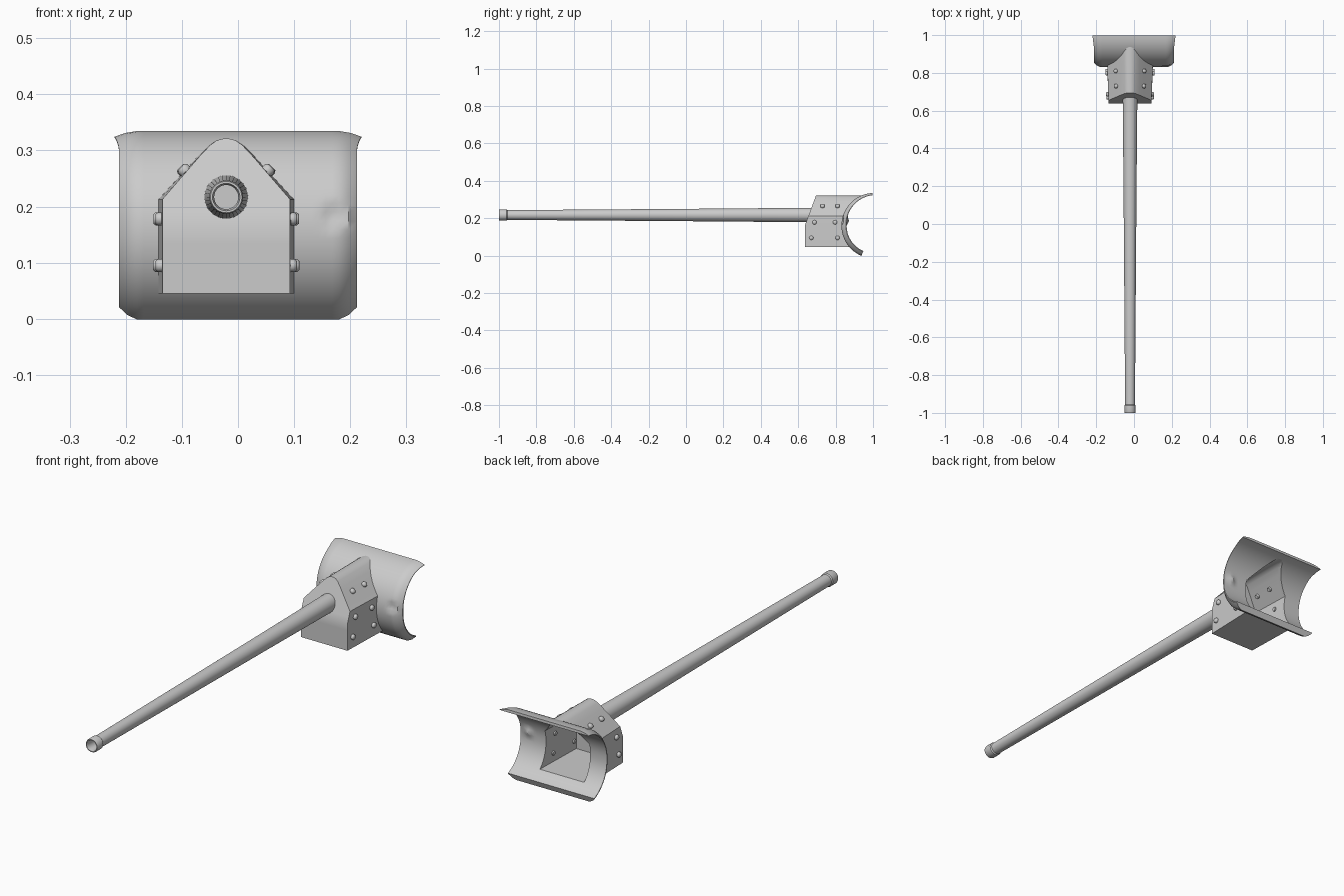
import bpy, bmesh, math
from mathutils import Vector

if "Cube" in bpy.data.objects:
    bpy.data.objects.remove(bpy.data.objects["Cube"])

steel = bpy.data.materials.new("grey steel")
steel.diffuse_color = (0.6, 0.6, 0.6, 1)
steel.use_nodes = True
steel.node_tree.nodes["Principled BSDF"].inputs["Base Color"].default_value = steel.diffuse_color
CX = -0.021                 # gun axis, slightly off centre
AY, AZ, R = 1.006, 0.16, 0.175   # axis and radius of the curved shield


def make(name, verts, faces, angle=30):
    me = bpy.data.meshes.new(name)
    me.from_pydata(verts, [], faces)
    bm = bmesh.new()
    bm.from_mesh(me)
    bmesh.ops.remove_doubles(bm, verts=bm.verts, dist=1e-5)
    bmesh.ops.recalc_face_normals(bm, faces=bm.faces)
    bm.to_mesh(me)
    bm.free()
    ob = bpy.data.objects.new(name, me)
    bpy.context.collection.objects.link(ob)
    me.materials.append(steel)
    smooth(ob, angle)
    return ob


def smooth(ob, angle):
    bpy.ops.object.select_all(action='DESELECT')
    ob.select_set(True)
    bpy.context.view_layer.objects.active = ob
    bpy.ops.object.shade_smooth_by_angle(angle=math.radians(angle))


def lathe(name, profile, n=32):
    # revolve (y, radius) pairs about the gun axis
    verts = [(CX + r * math.cos(2 * math.pi * k / n), y, 0.217 + r * math.sin(2 * math.pi * k / n))
             for y, r in profile for k in range(n)]
    faces = [(i * n + k, i * n + (k + 1) % n, (i + 1) * n + (k + 1) % n, (i + 1) * n + k)
             for i in range(len(profile) - 1) for k in range(n)]
    faces += [tuple(range(n)), tuple(range((len(profile) - 1) * n, len(profile) * n))]
    return make(name, verts, faces)


# barrel with muzzle collar and shallow bore
lathe("barrel", [(-0.95, 0.0215), (-0.99, 0.0215), (-1.0, 0.0245), (-1.0, 0.028), (-0.995, 0.03),
                 (-0.96, 0.03), (-0.955, 0.026), (0.2, 0.0345), (0.69, 0.039)])

# curved shield: outer and inner sheets with bevelled side edges and one dent
cols = [(-0.212, 0.85), (-0.197, 0.3)]
cols += [(-0.18 + 0.36 * i / 30, 0) for i in range(31)]
cols += [(0.197, 0.3), (0.212, 0.85)]
ROWS = 30


def shield_point(x, bevel, row, inner):
    t = row / ROWS
    a = math.radians(-67 + 154 * t)
    # thinner toward the upper lip
    r_in = 0.147 + 0.016 * max(0, (t - 0.45) / 0.55)
    r = r_in if inner else R + (r_in - R) * bevel
    y, z = AY - r * math.cos(a), AZ + r * math.sin(a)
    d = math.hypot(x - 0.172, z - 0.185)
    y += 0.014 * max(0, 1 - d / 0.025)
    if t > 0.85:                       # upper corners flare out
        x += math.copysign(0.008, x) * (t - 0.85) / 0.15 * max(0, abs(x) - 0.18) / 0.032
    return (x, y, z)


verts, index = [], {}
for s in (0, 1):
    for c, (x, b) in enumerate(cols):
        for r in range(ROWS + 1):
            index[s, c, r] = len(verts)
            verts.append(shield_point(x, b, r, s))
N = len(cols) - 1
faces = [(index[s, c, r], index[s, c + 1, r], index[s, c + 1, r + 1], index[s, c, r + 1])
         for s in (0, 1) for c in range(N) for r in range(ROWS)]
faces += [(index[0, c, r], index[0, c, r + 1], index[1, c, r + 1], index[1, c, r])
          for c in (0, N) for r in range(ROWS)]
faces += [(index[0, c, r], index[0, c + 1, r], index[1, c + 1, r], index[1, c, r])
          for r in (0, ROWS) for c in range(N)]
shield = make("shield", verts, faces)

# housing half profile (half width, height), bottom to ridge
half = [(0.121, z) for z in (0.045, 0.075, 0.105, 0.135, 0.165, 0.19, 0.213)]
half += [(0.098, 0.238), (0.075, 0.263), (0.052, 0.288), (0.03, 0.31), (0.018, 0.318), (0.006, 0.321)]
H = len(half)


def inset(w, z):
    return w * 0.9, 0.057 + (z - 0.045) * 0.935


def front_y(z):
    return 0.637 + max(0, z - 0.165) * 0.37


def rear_y(z):
    return AY - math.sqrt(R * R - (z - AZ) ** 2) + 0.012


def loop(section, taper, yfun):
    # closed ring: right side upward, then left side downward
    right = [(CX + w * taper, yfun(z), z) for w, z in section]
    left = [(CX - w * taper, yfun(z), z) for w, z in section]
    return right + left[::-1]


inner = [inset(w, z) for w, z in half]
rings = [loop(half, 0.94, front_y), loop(half, 1, rear_y),
         loop(inner, 1, rear_y), loop(inner, 0.94, lambda z: front_y(z) + 0.018)]
M = 2 * H
verts = [v for ring in rings for v in ring]
faces = [(i * M + k, i * M + (k + 1) % M, (i + 1) * M + (k + 1) % M, (i + 1) * M + k)
         for i in range(3) for k in range(M)]
# front plate and its inside, as strips from side to side
for base in (0, 3 * M):
    faces += [(base + k, base + k + 1, base + M - 2 - k, base + M - 1 - k) for k in range(H - 1)]
make("housing", verts, faces, 25)

# opening through the shield behind the housing
ends = loop(inner, 1, lambda z: 0.7) + loop(inner, 1, lambda z: 1.1)
faces = [(k, (k + 1) % M, M + (k + 1) % M, M + k) for k in range(M)]
faces += [tuple(range(M)), tuple(range(M, 2 * M))]
cutter = make("opening_cutter", ends, faces)
cutter.hide_render = True
mod = shield.modifiers.new("opening", 'BOOLEAN')
mod.operation, mod.solver, mod.object = 'DIFFERENCE', 'EXACT', cutter
bpy.context.view_layer.objects.active = shield
bpy.ops.object.modifier_apply(modifier=mod.name)
bpy.data.objects.remove(cutter)
smooth(shield, 30)

# rivets through the housing walls, mirrored left and right
spots = [(0.67, 0.095, 0), (0.81, 0.095, 0), (0.687, 0.178, 0), (0.797, 0.178, 0),
         (0.73, 0.263, 1), (0.81, 0.263, 1)]
for side in (-1, 1):
    for y, z, sloped in spots:
        w = (0.075 if sloped else 0.121) * (0.94 + 0.06 * (y - 0.637) / 0.22)
        normal = Vector((side * 0.73, 0, 0.68) if sloped else (side, 0, 0)).normalized()
        up = Vector((0, 1, 0))
        across = normal.cross(up)
        base = Vector((CX + side * w, y, z))
        pts = []
        for h, r in ((-0.017, 0.009), (0.0, 0.0115), (0.007, 0.0115), (0.011, 0.008)):
            for k in range(12):
                a = math.pi * k / 6
                pts.append(base + normal * h + (up * math.cos(a) + across * math.sin(a)) * r)
        faces = [(i * 12 + k, i * 12 + (k + 1) % 12, i * 12 + 12 + (k + 1) % 12, i * 12 + 12 + k)
                 for i in range(3) for k in range(12)]
        faces += [tuple(range(12)), tuple(range(36, 48))]
        make("rivet", pts, faces, 50)
